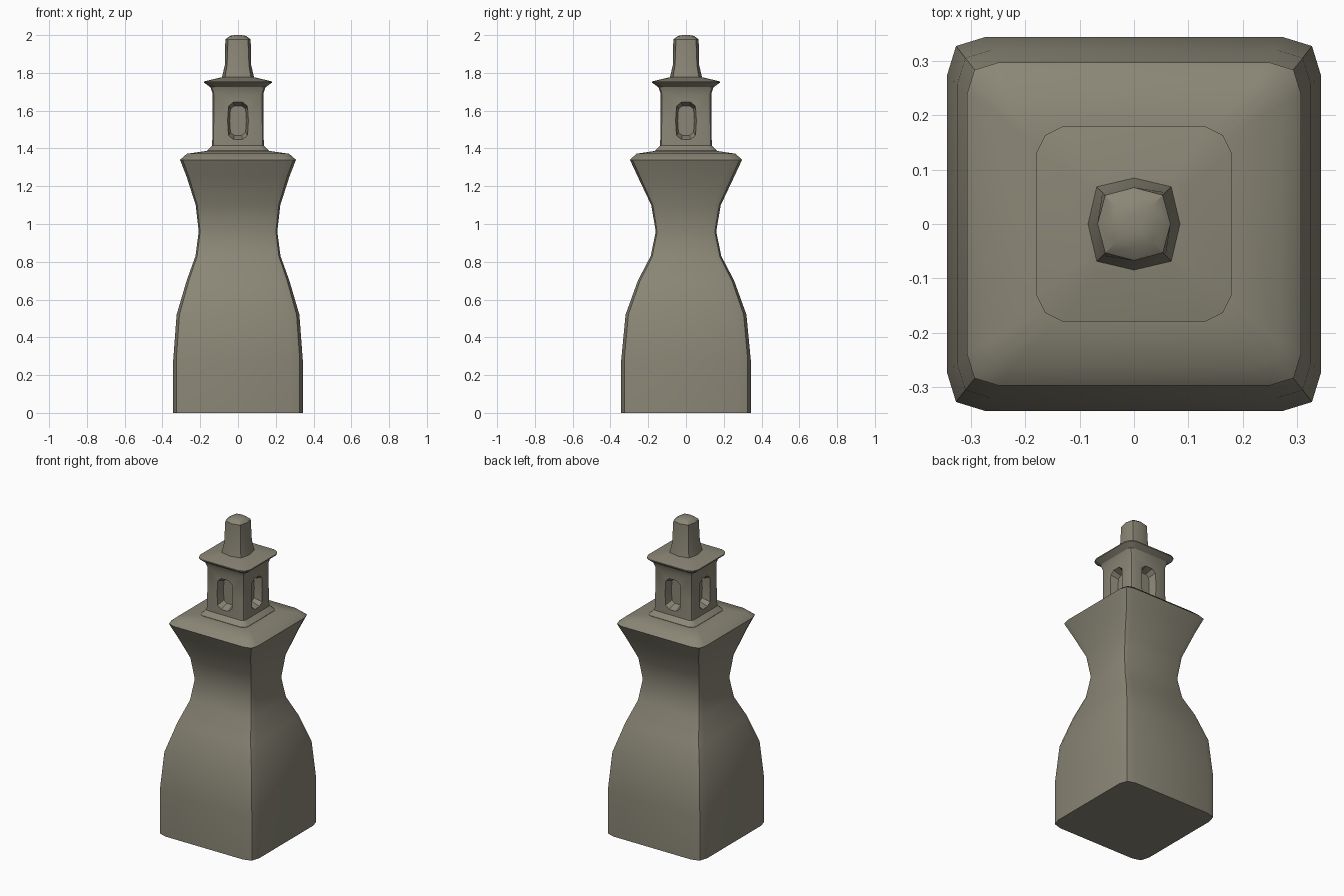
import bpy, bmesh, math

if "Cube" in bpy.data.objects:
    bpy.data.objects.remove(bpy.data.objects["Cube"])

stone = bpy.data.materials.new("olive grey stone")
stone.diffuse_color = (0.255, 0.24, 0.182, 1)
stone.use_nodes = True
stone.node_tree.nodes["Principled BSDF"].inputs["Base Color"].default_value = stone.diffuse_color


def square_ring(hx, hy, z, a, b):
    """Rounded square section with three points per corner."""
    pts = []
    for sx, sy in ((1, 1), (-1, 1), (-1, -1), (1, -1)):
        corner = [(hx, hy - a), (hx - b, hy - b), (hx - a, hy)]
        if sx * sy < 0:
            corner.reverse()
        pts += [(sx * x, sy * y, z) for x, y in corner]
    return pts


def octagon_ring(axis, diag, z):
    return [((axis if i % 2 == 0 else diag * math.sqrt(2)) * math.cos(i * math.pi / 4),
             (axis if i % 2 == 0 else diag * math.sqrt(2)) * math.sin(i * math.pi / 4), z)
            for i in range(8)]


def loft(name, rings):
    bm = bmesh.new()
    loops = [[bm.verts.new(p) for p in r] for r in rings]
    n = len(loops[0])
    for lo, hi in zip(loops, loops[1:]):
        for i in range(n):
            j = (i + 1) % n
            bm.faces.new((lo[i], lo[j], hi[j], hi[i]))
    bm.faces.new(loops[0][::-1])
    bm.faces.new(loops[-1])
    bmesh.ops.recalc_face_normals(bm, faces=bm.faces)
    me = bpy.data.meshes.new(name)
    bm.to_mesh(me)
    bm.free()
    me.materials.append(stone)
    ob = bpy.data.objects.new(name, me)
    bpy.context.collection.objects.link(ob)
    return ob


def smooth(ob, angle=30):
    bpy.ops.object.select_all(action='DESELECT')
    ob.select_set(True)
    bpy.context.view_layer.objects.active = ob
    bpy.ops.object.shade_smooth_by_angle(angle=math.radians(angle))


# waisted tower body and its shoulder
profile = [(0.343, 0.343, 0), (0.343, 0.343, 0.28), (0.325, 0.32, 0.52),
           (0.272, 0.255, 0.70), (0.225, 0.187, 0.83), (0.208, 0.160, 0.96),
           (0.224, 0.184, 1.10), (0.272, 0.255, 1.25), (0.307, 0.297, 1.34)]
rings = [square_ring(x, y, z, 0.2 * min(x, y), 0.047 * min(x, y)) for x, y, z in profile]
rings += [square_ring(0.27, 0.262, 1.372, 0.045, 0.012),
          square_ring(0.17, 0.17, 1.386, 0.03, 0.01)]
smooth(loft("tower_body", rings), 35)

# lantern room with flared foot and flared eaves
lantern = loft("lantern_room", [square_ring(h, h, z, a, b) for h, z, a, b in (
    (0.165, 1.37, 0.03, 0.01), (0.165, 1.388, 0.03, 0.01), (0.137, 1.415, 0.022, 0.006),
    (0.134, 1.55, 0.022, 0.006), (0.134, 1.69, 0.022, 0.006), (0.146, 1.724, 0.026, 0.008),
    (0.179, 1.748, 0.048, 0.016), (0.179, 1.755, 0.048, 0.016), (0.085, 1.777, 0.02, 0.006))])

# four tapered oval window recesses
outline = [(0.024, 0.098), (0.05, 0.078), (0.055, 0), (0.05, -0.078), (0.024, -0.098)]
outline += [(-x, z) for x, z in reversed(outline)]
for k in range(4):
    cutter = loft("window_cutter", [[(s * x, y, 1.547 + s * z) for x, z in outline]
                                    for y, s in ((-0.20, 1.25), (-0.134, 1.0), (-0.085, 0.8))])
    cutter.rotation_euler.z = k * math.pi / 2
    cutter.hide_render = True
    mod = lantern.modifiers.new("window", 'BOOLEAN')
    mod.operation = 'DIFFERENCE'
    mod.solver = 'EXACT'
    mod.object = cutter
bpy.context.view_layer.update()
cut = bpy.data.meshes.new_from_object(
    lantern.evaluated_get(bpy.context.evaluated_depsgraph_get()))
lantern.modifiers.clear()
lantern.data = cut
for ob in [o for o in bpy.data.objects if o.name.startswith("window_cutter")]:
    bpy.data.objects.remove(ob)
smooth(lantern)

# finial chimney
smooth(loft("finial", [octagon_ring(a, d, z) for a, d, z in (
    (0.086, 0.070, 1.765), (0.084, 0.068, 1.78), (0.070, 0.058, 1.84),
    (0.067, 0.053, 1.978), (0.042, 0.034, 1.996), (0.015, 0.012, 2.0))]), 35)
